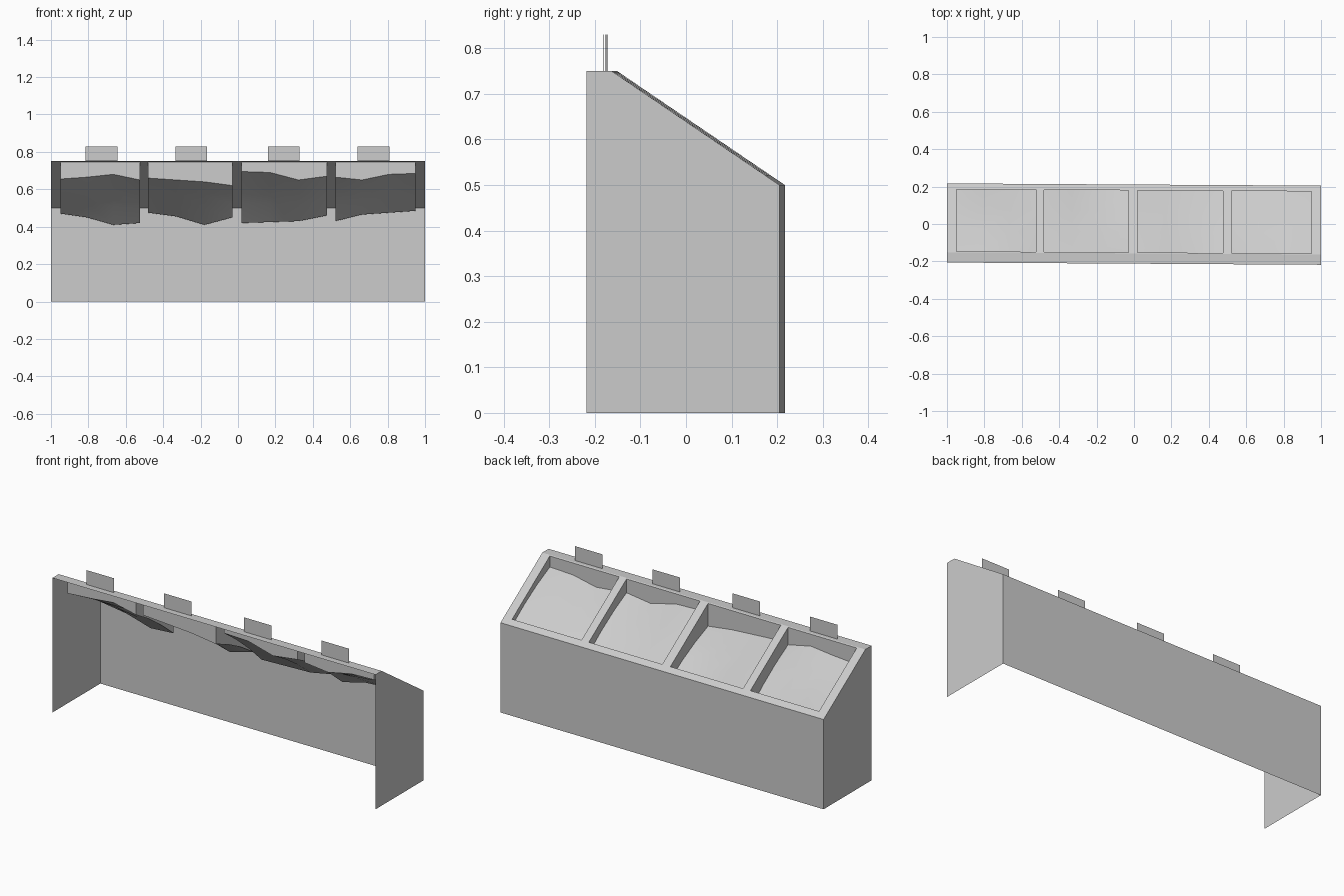
import bpy
import bmesh

if "Cube" in bpy.data.objects:
    bpy.data.objects.remove(bpy.data.objects["Cube"], do_unlink=True)

grey = bpy.data.materials.new("light_grey")
grey.use_nodes = True
grey.diffuse_color = (0.6, 0.6, 0.6, 1)
grey.node_tree.nodes["Principled BSDF"].inputs["Base Color"].default_value = (0.6, 0.6, 0.6, 1)

FRONT, RIDGE, BACK = -0.212, -0.157, 0.211
TOP, LOW = 0.75, 0.5
BIN_FRONT, BIN_BACK = -0.152, 0.18
SKEW = -0.006  # the whole stand is turned very slightly


def slope(y):
    return TOP - (y - RIDGE) * (TOP - LOW) / (BACK - RIDGE)


def make(name, polygons, smooth=False):
    bm = bmesh.new()
    for pts in polygons:
        bm.faces.new([bm.verts.new((x, y + SKEW * x, z)) for x, y, z in pts])
    bmesh.ops.remove_doubles(bm, verts=bm.verts, dist=0.0005)
    for f in bm.faces:
        f.smooth = smooth
    mesh = bpy.data.meshes.new(name)
    bm.to_mesh(mesh)
    bm.free()
    mesh.materials.append(grey)
    obj = bpy.data.objects.new(name, mesh)
    bpy.context.collection.objects.link(obj)
    return obj


# Outer shell, open at the front and underneath
profile = [(FRONT, 0), (BACK, 0), (BACK, LOW), (RIDGE, TOP), (FRONT, TOP)]
make("left_side", [[(1, y, z) for y, z in profile]])
make("right_side", [[(-1, y, z) for y, z in reversed(profile)]])
make("back_panel", [[(1, BACK, 0), (-1, BACK, 0), (-1, BACK, LOW), (1, BACK, LOW)]])
make("top_ledge", [[(-1, FRONT, TOP), (1, FRONT, TOP), (1, RIDGE, TOP), (-1, RIDGE, TOP)]])

# Sloping frame with four openings
xs = [-1, -0.95, -0.525, -0.48, -0.03, 0.02, 0.475, 0.52, 0.95, 1]
ys = [RIDGE, BIN_FRONT, BIN_BACK, BACK]
frame = []
for i, (x0, x1) in enumerate(zip(xs, xs[1:])):
    for j, (y0, y1) in enumerate(zip(ys, ys[1:])):
        if i % 2 and j == 1:
            continue
        frame.append([(x0, y0, slope(y0)), (x1, y0, slope(y0)),
                      (x1, y1, slope(y1)), (x0, y1, slope(y1))])
make("sloping_frame", frame)

# Heights of the sagging bin floors along their front and back edges
floors = [
    ((0.655, 0.665, 0.68, 0.65), (0.47, 0.45, 0.41, 0.42)),
    ((0.66, 0.65, 0.64, 0.62), (0.475, 0.455, 0.41, 0.45)),
    ((0.695, 0.69, 0.65, 0.67), (0.42, 0.425, 0.43, 0.46)),
    ((0.665, 0.65, 0.68, 0.685), (0.43, 0.465, 0.475, 0.485)),
]
STEPS = 3
for n, (front, back) in enumerate(floors):
    x0, x1 = xs[2 * n + 1], xs[2 * n + 2]

    def point(i, j):
        t = j / STEPS
        bulge = 0.012 if 0 < j < STEPS else 0
        return (x0 + (x1 - x0) * i / STEPS, BIN_FRONT + (BIN_BACK - BIN_FRONT) * t,
                front[i] + (back[i] - front[i]) * t + bulge)

    def rim(p):
        return (p[0], p[1], slope(p[1]))

    cells = [(i, j) for i in range(STEPS) for j in range(STEPS)]
    make(f"bin_floor_{n + 1}", [[point(i, j), point(i + 1, j), point(i + 1, j + 1), point(i, j + 1)]
                                for i, j in cells], smooth=True)

    # Walls hanging from the frame down to the floor edge
    loop = ([(i, 0) for i in range(STEPS)] + [(STEPS, j) for j in range(STEPS)]
            + [(i, STEPS) for i in range(STEPS, 0, -1)] + [(0, j) for j in range(STEPS, 0, -1)])
    edge = [point(*c) for c in loop]
    make(f"bin_walls_{n + 1}", [[b, a, rim(a), rim(b)] for a, b in zip(edge, edge[1:] + edge[:1])])

# Upright label cards on the ledge
for n, x in enumerate((-0.73, -0.25, 0.245, 0.725)):
    a, b, y = x - 0.085, x + 0.085, -0.176
    make(f"label_card_{n + 1}", [[(a, y, TOP), (b, y, TOP), (b, y, 0.83), (a, y, 0.83)]])
